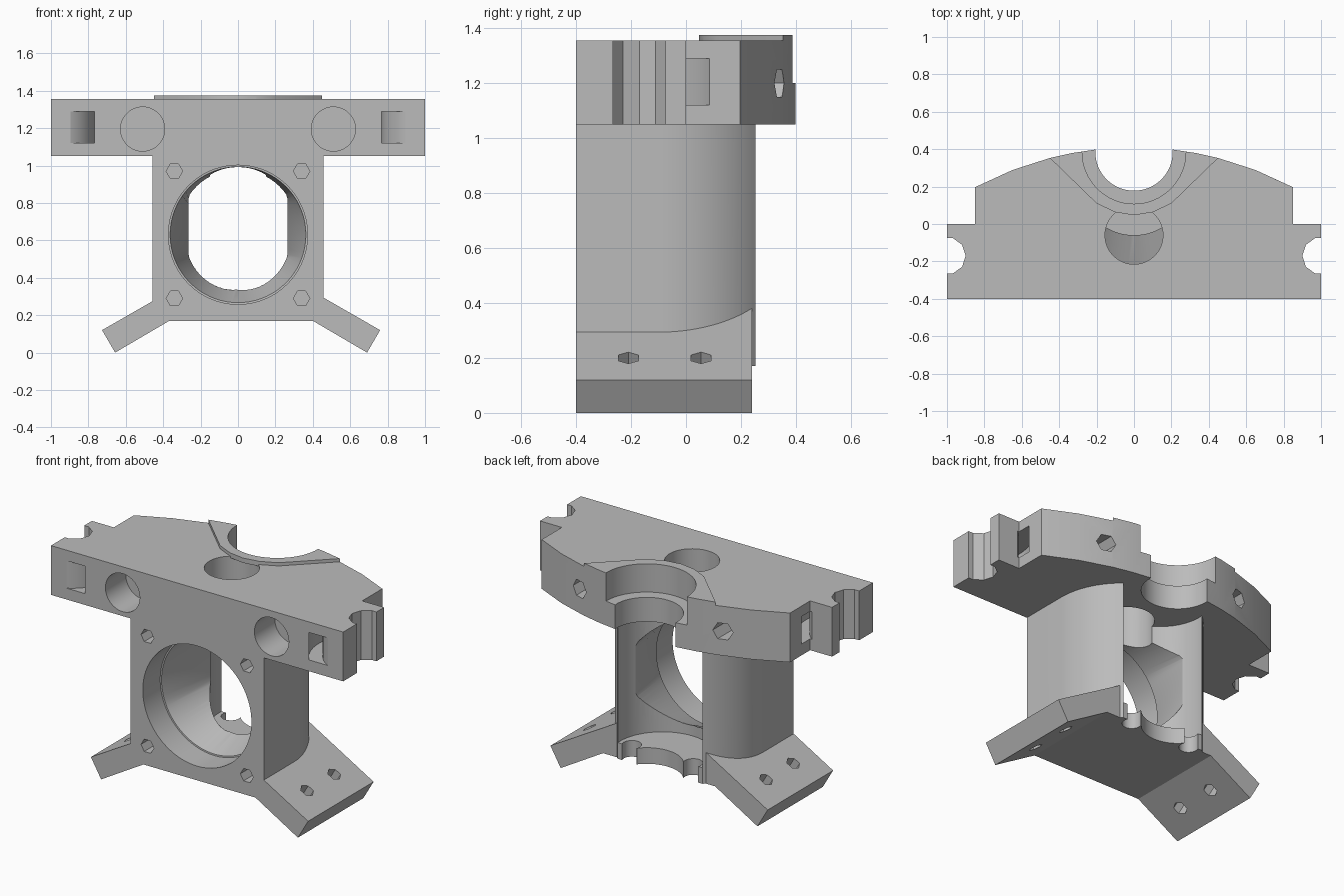
import bpy, bmesh
from math import sin, cos, pi, sqrt, radians
from mathutils import Matrix

default = bpy.data.objects.get("Cube")
if default:
    bpy.data.objects.remove(default)

grey = bpy.data.materials.new("plain grey")
grey.use_nodes = True
GREY = (0.5, 0.5, 0.5, 1)
grey.diffuse_color = GREY
grey.node_tree.nodes["Principled BSDF"].inputs["Base Color"].default_value = GREY


def loft(name, rings):
    """Closed solid through matching rings of 3D points."""
    bm = bmesh.new()
    rows = [[bm.verts.new(p) for p in ring] for ring in rings]
    n = len(rows[0])
    for a, b in zip(rows, rows[1:]):
        for i in range(n):
            j = (i + 1) % n
            bm.faces.new((a[i], a[j], b[j], b[i]))
    bm.faces.new(rows[0][::-1])
    bm.faces.new(rows[-1])
    bmesh.ops.recalc_face_normals(bm, faces=bm.faces)
    mesh = bpy.data.meshes.new(name)
    bm.to_mesh(mesh)
    bm.free()
    mesh.materials.append(grey)
    ob = bpy.data.objects.new(name, mesh)
    bpy.context.collection.objects.link(ob)
    return ob


def prism(name, pts, lo, hi, axis="z"):
    """Extrude a profile: x-y profile along z, or x-z profile along y."""
    if axis == "z":
        return loft(name, [[(a, b, h) for a, b in pts] for h in (lo, hi)])
    return loft(name, [[(a, h, b) for a, b in pts] for h in (lo, hi)])


def arc(cx, cy, r, start, end, n):
    return [(cx + r * cos(radians(start + (end - start) * i / n)),
             cy + r * sin(radians(start + (end - start) * i / n))) for i in range(n + 1)]


def circle(cx, cy, r, n=64):
    return arc(cx, cy, r, 0, 360, n)[:-1]


def combine(target, tool, operation="DIFFERENCE"):
    mod = target.modifiers.new("combine", "BOOLEAN")
    mod.operation, mod.solver, mod.object = operation, "EXACT", tool
    bpy.context.view_layer.objects.active = target
    bpy.ops.object.modifier_apply(modifier=mod.name)
    bpy.data.objects.remove(tool)


def cut(pts, lo, hi, axis="z"):
    combine(body, prism("cutter", pts, lo, hi, axis))


# Column with a rounded back
SIDE = 0.457
back = [p for p in arc(0, -0.1, SIDE, 0, 180, 64) if p[1] < 0.257]
body = prism("bracket_body", [(-SIDE, -0.4), (SIDE, -0.4)] + back, 0.17, 1.2)

# Splayed legs
LEG = [(0.4, 0.17), (0.69, 0), (0.76, 0.12), (0.455, 0.295), (0.3, 0.384), (0.3, 0.17)]
for side, shift in ((1, 0), (-1, 0.033)):
    leg = prism("leg", [(side * (x - shift), z) for x, z in LEG], -0.4, 0.24, "y")
    for y in (-0.21, 0.055):
        hole = prism("cutter", circle(0, 0, 0.042, 6), -0.3, 0.1)
        hole.data.transform(Matrix.Translation((side * (0.62 - shift), y, 0.2))
                            @ Matrix.Rotation(side * radians(30), 4, "Y"))
        combine(leg, hole)
    combine(body, leg, "UNION")

# Round cavity behind the column, leaving a floor slab
cut(circle(0, 0.23, 0.29), 0.27, 1.3)
for x in (-0.21, 0.21):
    cut(circle(x, 0.23, 0.055, 24), 0.1, 0.27)


# Top plate with a bowed back edge
def bow(x):
    return 0.41 - 1.8 + sqrt(1.8 ** 2 - x * x)


def bowed(xs):
    return [(x, bow(x)) for x in xs]


XS = [0.85, 0.65, 0.45, 0.33, 0.2, 0, -0.2, -0.33, -0.45, -0.65, -0.85]
plate = prism("plate", [(-1, -0.4), (1, -0.4), (1, 0), (0.85, 0)] + bowed(XS) + [(-0.85, 0), (-1, 0)],
              1.05, 1.355)
combine(body, plate, "UNION")

# Vertical hole, then the thin raised collar that overlaps it
cut(circle(0, -0.06, 0.155), 0.75, 1.5)
collar = prism("collar", bowed([0.45, 0.33, 0.2, 0, -0.2, -0.33, -0.45])
               + [(-0.2, 0.11), (-0.1, 0.063), (0, 0.047), (0.1, 0.063), (0.2, 0.11)], 1.345, 1.375)
combine(body, collar, "UNION")

# Stepped half-round seat at the back
cut(circle(0, 0.385, 0.207), -0.1, 1.5)
cut(circle(0, 0.385, 0.277), 1.2, 1.5)

# Main bore: round at the front, narrowing to a flat-sided window
BORE_Z, WINDOW = 0.63, 0.265


def ring(y, r):
    return [(x, y, z) for x, z in circle(0, BORE_Z, r, 72)]


def window(y):
    pts = []
    for i in range(72):
        a = 2 * pi * i / 72
        r = 0.335 if sin(a) > 0 else 0.225 + 0.068 * abs(cos(a)) if sin(a) < -0.38 else 0.3
        x = max(-WINDOW, min(WINDOW, r * cos(a)))
        pts.append((x, y, BORE_Z + r * sin(a)))
    return pts


combine(body, loft("cutter", [ring(-0.5, 0.372), ring(-0.23, 0.372), ring(-0.229, 0.363),
                              window(0.11), window(0.3)]))

# Mirrored details
for s in (-1, 1):
    cut(circle(s * 0.51, 1.195, 0.118, 48), -0.5, -0.2, "y")    # front pockets
    cut(circle(s * 0.49, 1.2, 0.057, 6), 0.15, 0.5, "y")        # back hex holes
    cut(circle(s, -0.17, 0.1, 10), 1, 1.5)                      # end notches
    for z in (0.29, 0.97):
        cut(circle(s * 0.34, z, 0.044, 6), -0.5, -0.2, "y")     # screw holes
    # Curved strap channel running from the front to the end shoulder
    band = arc(1, -0.19, 0.314, 85, 275, 32) + arc(1, -0.19, 0.235, 275, 85, 32)
    cut([(s * x, y) for x, y in band], 1.12, 1.29)

# Smooth shading with sharp edges kept
bpy.ops.object.select_all(action="DESELECT")
body.select_set(True)
bpy.context.view_layer.objects.active = body
bpy.ops.object.shade_smooth_by_angle(angle=radians(25))
